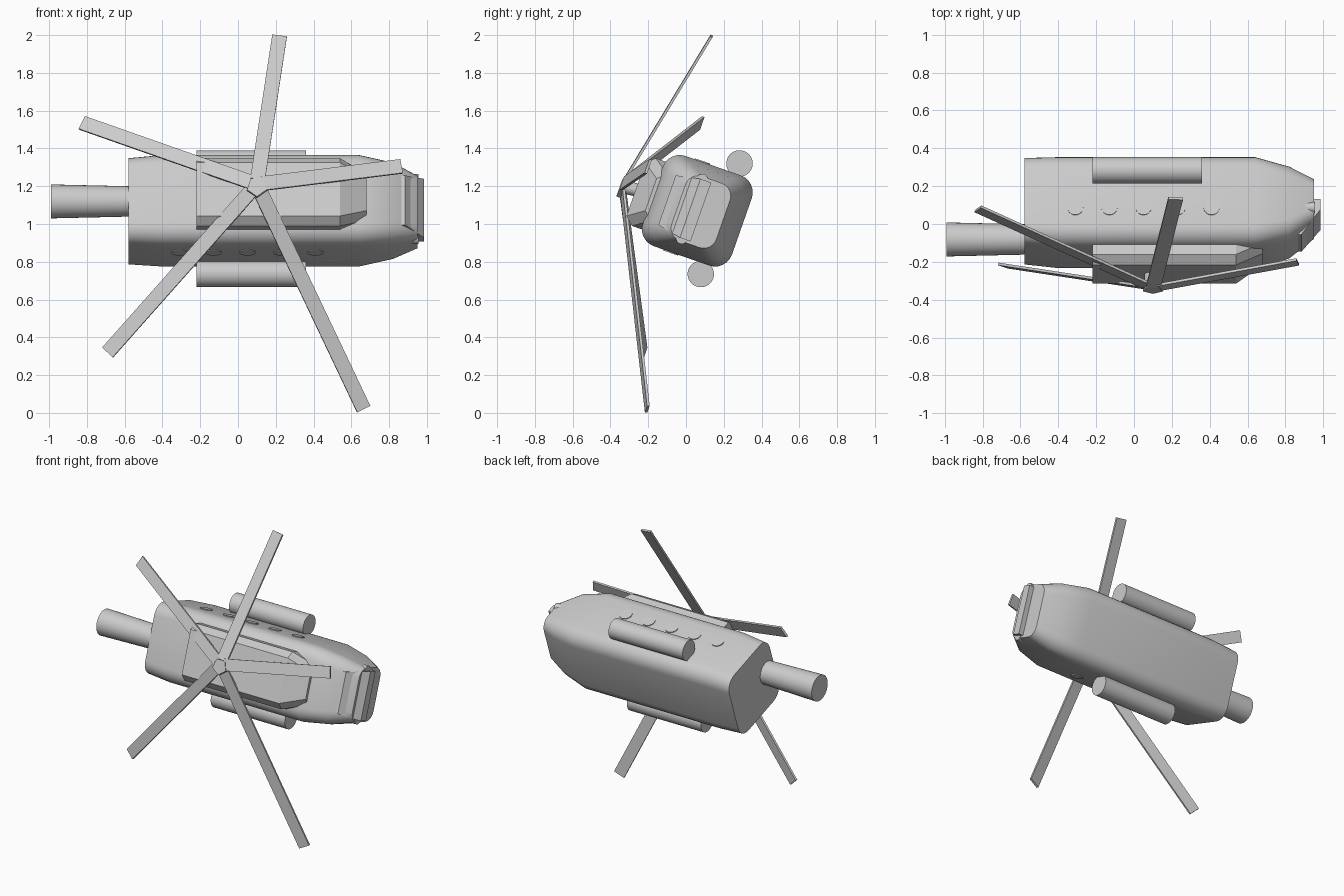
import bpy, bmesh, math
from mathutils import Vector, Matrix

if "Cube" in bpy.data.objects:
    bpy.data.objects.remove(bpy.data.objects["Cube"])

# Craft frame: local x = forward, y = sideways, z = towards the rotor; rolled about x
FRAME = Matrix.Translation((0, 0.06, 1.07)) @ Matrix.Rotation(math.radians(70.7), 4, 'X')


def finish(name, bm, frame=FRAME, smooth=True):
    bmesh.ops.recalc_face_normals(bm, faces=bm.faces)
    bm.transform(frame)
    mesh = bpy.data.meshes.new(name)
    bm.to_mesh(mesh)
    bm.free()
    ob = bpy.data.objects.new(name, mesh)
    bpy.context.collection.objects.link(ob)
    if smooth:
        bpy.ops.object.select_all(action='DESELECT')
        ob.select_set(True)
        bpy.context.view_layer.objects.active = ob
        bpy.ops.object.shade_smooth_by_angle(angle=math.radians(30))
    return ob


def loft(name, sections, smooth=True):
    """Skin a list of equal-length point loops and cap both ends."""
    bm = bmesh.new()
    loops = [[bm.verts.new(p) for p in s] for s in sections]
    for a, b in zip(loops, loops[1:]):
        for i in range(len(a)):
            j = (i + 1) % len(a)
            bm.faces.new((a[i], a[j], b[j], b[i]))
    bm.faces.new(loops[0])
    bm.faces.new(loops[-1])
    return finish(name, bm, smooth=smooth)


def rounded(x, a, b, z0, r, n=6):
    """Rounded rectangle across x: half width a, half height b."""
    pts = []
    for k, (sy, sz) in enumerate(((1, 1), (-1, 1), (-1, -1), (1, -1))):
        for i in range(n + 1):
            t = math.pi / 2 * (k + i / n)
            pts.append((x, sy * (a - r) + r * math.cos(t), z0 + sz * (b - r) + r * math.sin(t)))
    return pts


def rod(name, p, q, r1, r2=None, seg=32):
    """Cylinder or cone from p to q in the craft frame."""
    p, q = Vector(p), Vector(q)
    d = q - p
    m = Matrix.Translation((p + q) / 2) @ d.to_track_quat('Z', 'Y').to_matrix().to_4x4()
    bm = bmesh.new()
    bmesh.ops.create_cone(bm, cap_ends=True, segments=seg, radius1=r1,
                          radius2=r1 if r2 is None else r2, depth=d.length, matrix=m)
    return finish(name, bm)


# Fuselage with tapering nose
loft("fuselage", [rounded(*s) for s in (
    (-0.58, 0.24, 0.24, -0.008, 0.09), (-0.40, 0.253, 0.25, 0, 0.095),
    (0.64, 0.253, 0.25, 0, 0.095), (0.82, 0.225, 0.205, 0, 0.09),
    (0.95, 0.18, 0.125, -0.02, 0.07))])

# Windscreen wedge and raised nose plate, narrower towards the top
profile = [(0.80, 0.17), (0.885, 0.17), (0.985, 0.04), (0.985, -0.02), (0.80, -0.02)]
loft("windscreen", [[(x, side * (0.165 - 0.2 * max(z - 0.04, 0)), z) for x, z in profile]
                    for side in (-1, 1)], smooth=False)


# Engine cowling with chamfered corners and sloped front
def cowl(x, w, top):
    half = [(w, 0.19), (w, top - 0.045), (w - 0.04, top)]
    return [(x, y, z) for y, z in half] + [(x, -y, z) for y, z in reversed(half)]


loft("engine_cowling", [cowl(-0.22, 0.19, 0.345), cowl(0.54, 0.19, 0.345),
                        cowl(0.68, 0.13, 0.26)], smooth=False)

# Tail boom
rod("tail_boom", (-0.56, 0, 0.15), (-0.99, 0, 0.15), 0.08, 0.09)

# Side pods, nose lamps and portholes on both sides
for side, label in ((1, "left"), (-1, "right")):
    rod(f"side_pod_{label}", (-0.22, side * 0.31, -0.128), (0.36, side * 0.31, -0.128), 0.07)
    rod(f"nose_lamp_{label}", (0.86, side * 0.165, 0.03), (0.955, side * 0.165, 0.03), 0.03, seg=20)
    for i in range(5):
        x = -0.31 + 0.18 * i
        rod(f"porthole_{label}_{i + 1}", (x, side * 0.23, 0.06), (x, side * 0.258, 0.06), 0.042, seg=24)

# Rotor mast and five-sided hub
rod("rotor_mast", (0.09, 0, 0.32), (0.09, -0.01, 0.42), 0.035)
rod("rotor_hub", (0.1, -0.015, 0.405), (0.1, -0.015, 0.43), 0.055, seg=5)

# Drooping rotor blades, each a thin bar from hub to tip (world coordinates)
hub = Vector((0.1, -0.34, 1.21))
axis = FRAME.to_3x3() @ Vector((0, 0, 1))
tips = [(0.22, 0.135, 1.995), (-0.825, 0.08, 1.535), (-0.69, -0.22, 0.32),
        (0.665, -0.205, 0.02), (0.865, -0.2, 1.305)]
for i, tip in enumerate(tips):
    tip = Vector(tip)
    d = (tip - hub).normalized()
    root = hub + d * 0.03
    wide = axis.cross(d).normalized()
    thick = d.cross(wide)
    basis = Matrix((d, wide, thick)).transposed().to_4x4()
    bm = bmesh.new()
    bmesh.ops.create_cube(bm, size=1, matrix=Matrix.Diagonal(((tip - root).length, 0.078, 0.014, 1)))
    finish(f"rotor_blade_{i + 1}", bm, Matrix.Translation((tip + root) / 2) @ basis, smooth=False)
